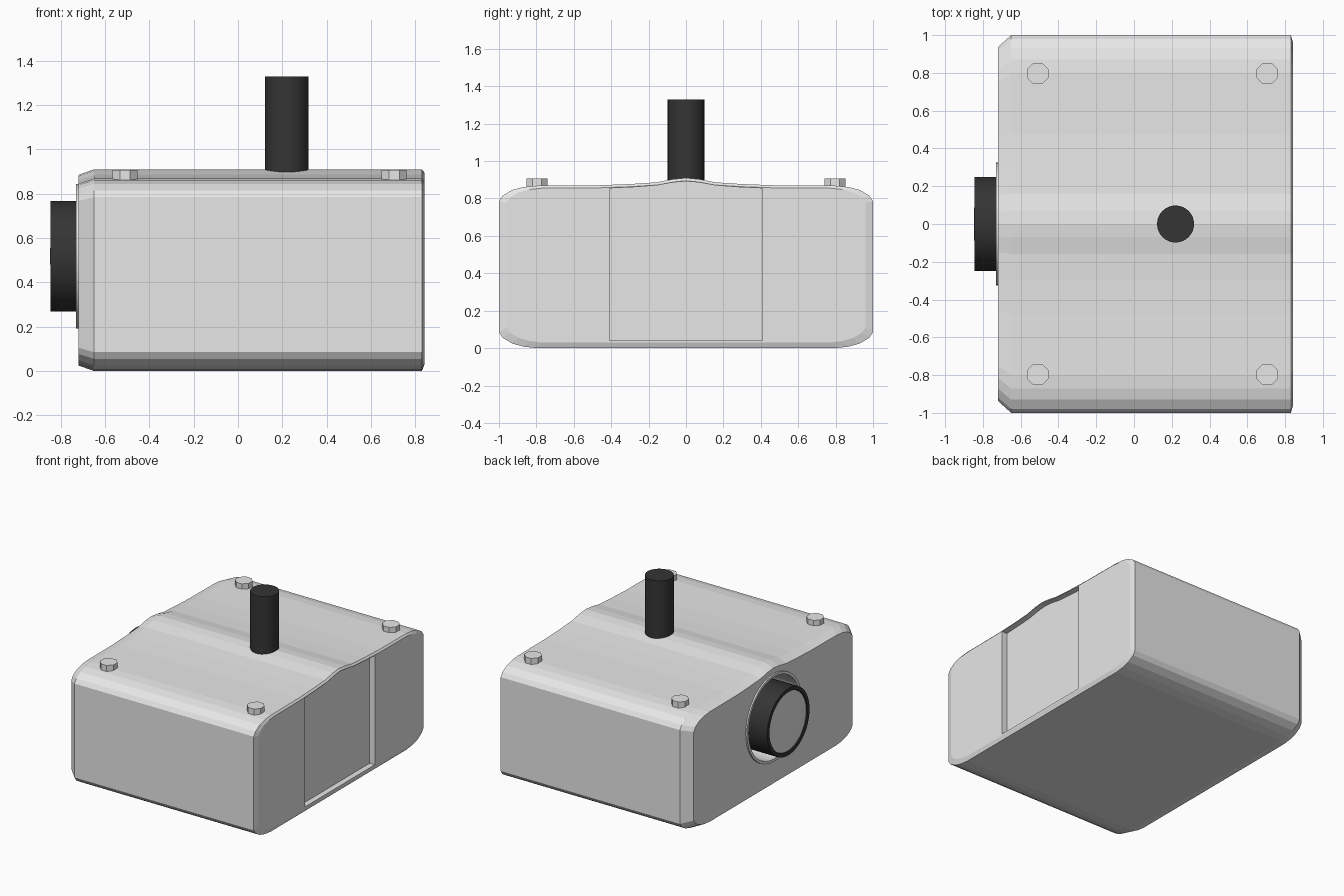
import bpy, bmesh, math
from mathutils import Matrix

if "Cube" in bpy.data.objects:
    bpy.data.objects.remove(bpy.data.objects["Cube"])


def material(name, rgb):
    m = bpy.data.materials.new(name)
    m.diffuse_color = (*rgb, 1)
    m.use_nodes = True
    m.node_tree.nodes["Principled BSDF"].inputs["Base Color"].default_value = m.diffuse_color
    return m


GREY = material("light grey", (0.8, 0.8, 0.8))
BLACK = material("soft black", (0.035, 0.035, 0.035))


def finish(name, bm, mat, smooth=False):
    bmesh.ops.recalc_face_normals(bm, faces=bm.faces)
    me = bpy.data.meshes.new(name)
    bm.to_mesh(me)
    bm.free()
    me.materials.append(mat)
    ob = bpy.data.objects.new(name, me)
    bpy.context.collection.objects.link(ob)
    bpy.context.view_layer.objects.active = ob
    if smooth:
        bpy.ops.object.select_all(action='DESELECT')
        ob.select_set(True)
        bpy.ops.object.shade_smooth_by_angle(angle=math.radians(30))
    return ob


def loft(name, sections, mat):
    """Join equal-length rings of 3D points and cap both ends."""
    bm = bmesh.new()
    rings = [[bm.verts.new(p) for p in s] for s in sections]
    n = len(rings[0])
    for a, b in zip(rings, rings[1:]):
        for i in range(n):
            j = (i + 1) % n
            bm.faces.new((a[i], a[j], b[j], b[i]))
    bm.faces.new(rings[0])
    bm.faces.new(rings[-1])
    return finish(name, bm, mat)


def lathe(name, profile, segs, matrix, mat, closed=False, smooth=True, phase=0.0):
    """Revolve (radius, height) points about local z."""
    bm = bmesh.new()
    rings = [[bm.verts.new((r * math.cos(phase + math.tau * k / segs),
                            r * math.sin(phase + math.tau * k / segs), h))
              for k in range(segs)] for r, h in profile]
    pairs = list(zip(rings, rings[1:])) + ([(rings[-1], rings[0])] if closed else [])
    for a, b in pairs:
        for k in range(segs):
            j = (k + 1) % segs
            bm.faces.new((a[k], a[j], b[j], b[k]))
    if not closed:
        bm.faces.new(rings[0])
        bm.faces.new(rings[-1])
    bm.transform(matrix)
    return finish(name, bm, mat, smooth)


def cut(target, cutter):
    mod = target.modifiers.new("cut", 'BOOLEAN')
    mod.object = cutter
    mod.solver = 'EXACT'
    bpy.context.view_layer.objects.active = target
    bpy.ops.object.modifier_apply(modifier=mod.name)
    bpy.data.objects.remove(cutter)


# Housing: mirrored cross-section with a raised centre ridge, lofted along x
half = [(0.07, 0.903), (0.16, 0.886), (0.3, 0.877), (0.48, 0.87), (0.8, 0.868),
        (0.87, 0.861), (0.93, 0.845), (0.98, 0.815), (1, 0.785),
        (1, 0.085), (0.98, 0.055), (0.93, 0.025), (0.87, 0.008), (0.8, 0)]
section = [(0, 0.91)] + half + [(-y, z) for y, z in reversed(half)]


def ring(x, width, low, high):
    return [(x, y * width, low + z * (high - low) / 0.91) for y, z in section]


housing = loft("housing", [ring(-0.72, 0.937, 0.025, 0.885), ring(-0.65, 1, 0, 0.91),
                           ring(0.83, 1, 0, 0.91), ring(0.842, 0.96, 0.03, 0.895)], GREY)

# Shallow panel recess in the right end, its top following the ridge
top = [(0.41, 0.854), (0.28, 0.86), (0.16, 0.869), (0.07, 0.885), (0, 0.891)]
panel = [(0.41, 0.04)] + top + [(-y, z) for y, z in reversed(top[:-1])] + [(-0.41, 0.04)]
cut(housing, loft("panel_cutter", [[(x, y, z) for y, z in panel] for x in (0.8, 0.95)], GREY))

# Round socket in the left end with a thin rim (local z points to -x)
to_left = Matrix.Translation((0, 0, 0.518)) @ Matrix.Rotation(-math.pi / 2, 4, 'Y')
cut(housing, lathe("socket_cutter", [(0.305, 0.5), (0.305, 0.9)], 48, to_left, GREY, smooth=False))
lathe("socket_rim", [(0.325, 0.70), (0.325, 0.731), (0.305, 0.731), (0.305, 0.70)],
      48, to_left, GREY, closed=True)

# Knob sitting in the socket, with a slightly domed grey cap
lathe("knob", [(0.25, 0.49), (0.25, 0.845), (0.222, 0.845), (0.22, 0.83)], 48, to_left, BLACK)
lathe("knob_cap", [(0.22, 0.828), (0.22, 0.838), (0.15, 0.843), (0.08, 0.846), (0.01, 0.848)],
      48, to_left, GREY)

# Upright shaft on the ridge
lathe("shaft", [(0.098, 0.85), (0.098, 1.33)], 32, Matrix.Translation((0.22, 0, 0)), BLACK)

# Four octagonal bolt heads
for x in (-0.51, 0.705):
    for y in (-0.797, 0.797):
        lathe("bolt_head", [(0.061, 0.855), (0.061, 0.908)], 8,
              Matrix.Translation((x, y, 0)), GREY, smooth=False, phase=math.pi / 8)
